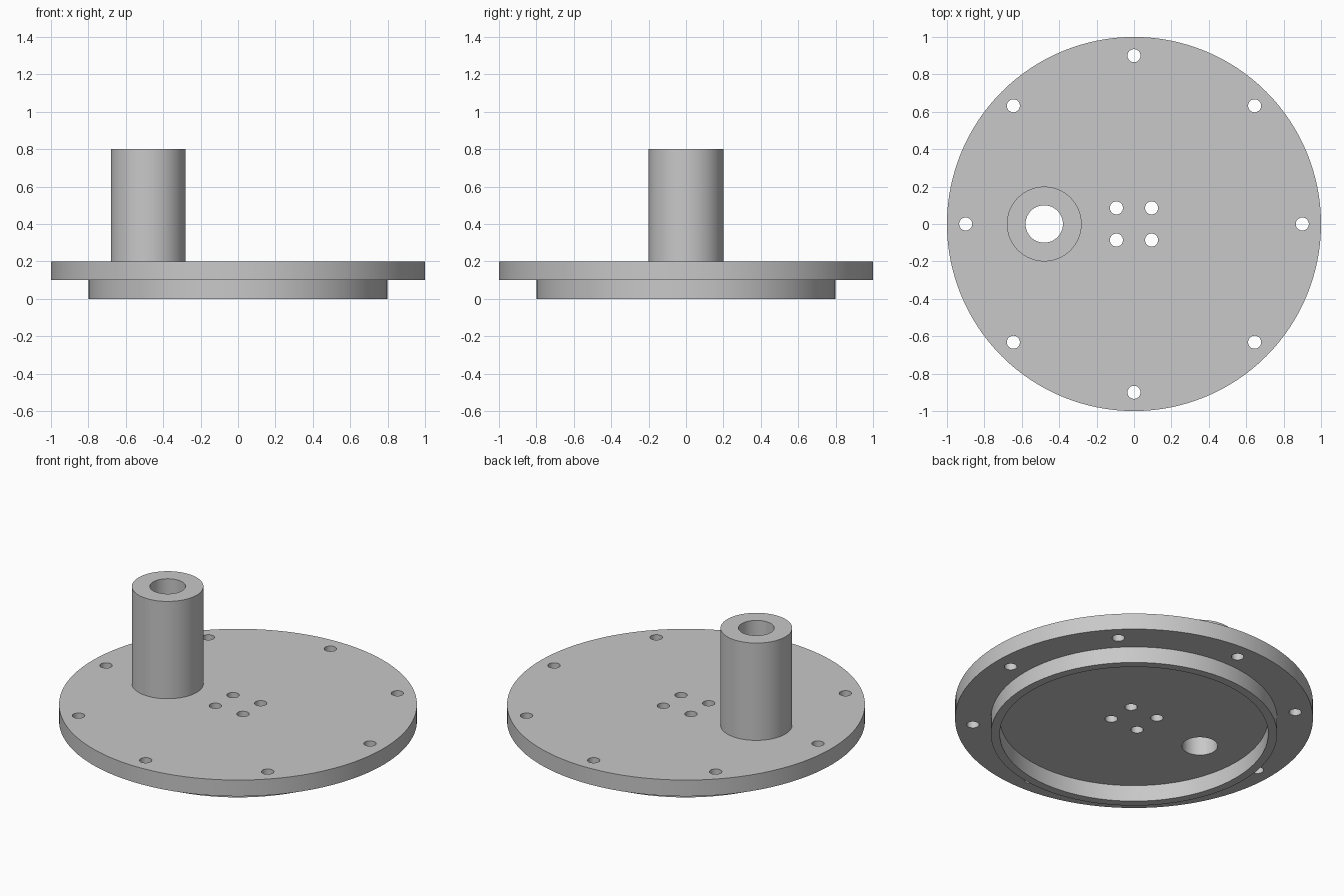
import bpy
import math

cube = bpy.data.objects.get("Cube")
if cube:
    bpy.data.objects.remove(cube, do_unlink=True)

PLATE_BOTTOM, PLATE_TOP, POST_TOP = 0.1, 0.2, 0.8
POST_X = -0.48

grey = bpy.data.materials.new("plain_grey")
grey.use_nodes = True
colour = (0.58, 0.58, 0.58, 1)
grey.diffuse_color = colour
grey.node_tree.nodes["Principled BSDF"].inputs["Base Color"].default_value = colour


def cylinder(name, radius, z0, z1, x=0, y=0, sides=96):
    bpy.ops.mesh.primitive_cylinder_add(
        vertices=sides, radius=radius, depth=z1 - z0, location=(x, y, (z0 + z1) / 2))
    obj = bpy.context.object
    obj.name = name
    obj.data.materials.append(grey)
    return obj


def combine(target, tool, operation):
    """Apply a boolean to the target and discard the tool."""
    mod = target.modifiers.new(operation.lower(), "BOOLEAN")
    mod.operation, mod.solver, mod.object = operation, "EXACT", tool
    bpy.context.view_layer.objects.active = target
    bpy.ops.object.modifier_apply(modifier=mod.name)
    bpy.data.objects.remove(tool, do_unlink=True)


# Round plate with the narrower locating ring below and the post above
flange = cylinder("mounting_flange", 1, PLATE_BOTTOM, PLATE_TOP, sides=128)
combine(flange, cylinder("locating_ring", 0.8, 0, 0.15, sides=128), "UNION")
combine(flange, cylinder("post", 0.2, 0.15, POST_TOP, POST_X, sides=64), "UNION")

# Recess inside the ring, and the bore down the post
combine(flange, cylinder("recess_cutter", 0.75, -0.1, PLATE_BOTTOM, sides=128), "DIFFERENCE")
combine(flange, cylinder("bore_cutter", 0.1, -0.1, 1, POST_X, sides=48), "DIFFERENCE")

# Eight rim bolt holes and four centre holes
holes = [(0.9, 0), (-0.9, 0), (0, 0.9), (0, -0.9)]
for sx in (-1, 1):
    for sy in (-1, 1):
        holes += [(sx * 0.645, sy * 0.632), (sx * 0.094, sy * 0.086)]
for x, y in holes:
    combine(flange, cylinder("hole_cutter", 0.035, -0.1, 0.3, x, y, 24), "DIFFERENCE")

# Smooth curved walls with crisp rims
bpy.ops.object.select_all(action="DESELECT")
flange.select_set(True)
bpy.context.view_layer.objects.active = flange
bpy.ops.object.shade_smooth_by_angle(angle=math.radians(30))
